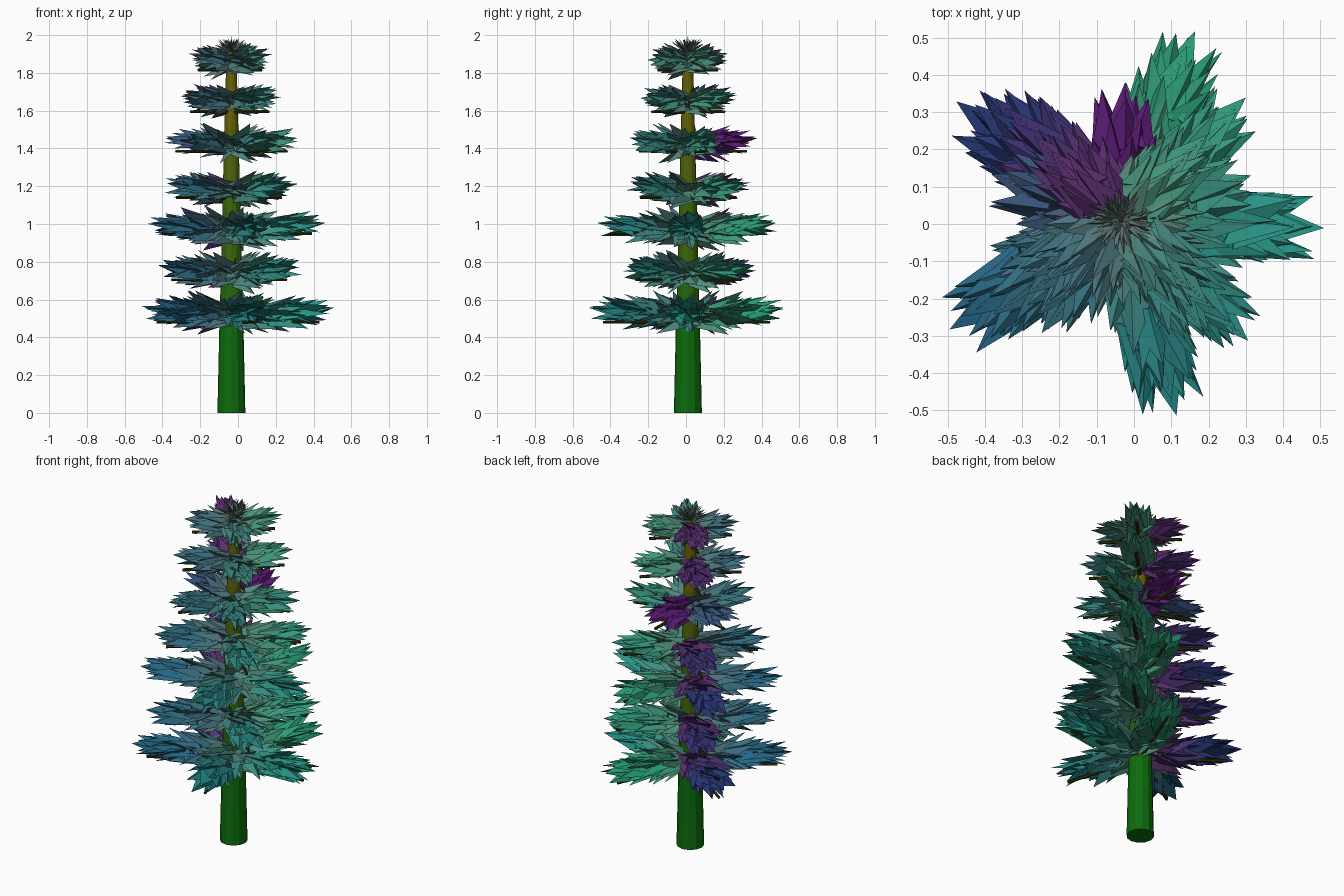
import bpy, bmesh, math, random
from mathutils import Vector, Matrix

if "Cube" in bpy.data.objects:
    bpy.data.objects.remove(bpy.data.objects["Cube"])

random.seed(11)
CENTRE = Vector((-0.035, 0.01, 0))

# branch directions: five-way tiers and four-way tiers
FIVE = [-2, 68, 143, 212, 286]
FIVE_TURNED = [18, 90, 162, 234, 306]
FOUR = [43, 135, 218, 316]
# tier: twig height, foliage height, reach, directions
TIERS = [(0.475, 0.53, 0.535, FIVE), (0.70, 0.75, 0.46, FOUR), (0.945, 0.98, 0.49, FIVE),
         (0.0 + 1.135, 1.19, 0.415, FOUR), (1.38, 1.43, 0.36, FIVE_TURNED),
         (1.59, 1.66, 0.315, FOUR), (1.81, 1.87, 0.255, FOUR)]
GREY = (0.42, 0.50, 0.46)
VIOLET = (0.36, 0.20, 0.44)
HUES = [(0, (0.16, 0.58, 0.52)), (65, (0.18, 0.64, 0.48)), (78, (0.17, 0.55, 0.42)),
        (90, (0.36, 0.13, 0.46)), (143, (0.17, 0.23, 0.47)), (212, (0.16, 0.40, 0.52)),
        (284, (0.15, 0.50, 0.50)), (360, (0.16, 0.58, 0.52))]


def mix(a, b, t):
    return tuple(p + (q - p) * t for p, q in zip(a, b))


def hue_at(angle):
    for (a0, c0), (a1, c1) in zip(HUES, HUES[1:]):
        if a0 <= angle <= a1:
            return mix(c0, c1, (angle - a0) / (a1 - a0))


def material(name, rgb):
    m = bpy.data.materials.new(name)
    m.diffuse_color = (*[c ** 2.2 for c in rgb], 1)
    m.use_nodes = True
    m.node_tree.nodes["Principled BSDF"].inputs["Base Color"].default_value = m.diffuse_color
    return m


def make_object(name, bm, mats):
    bmesh.ops.recalc_face_normals(bm, faces=bm.faces)
    me = bpy.data.meshes.new(name)
    bm.to_mesh(me)
    bm.free()
    for m in mats:
        me.materials.append(m)
    ob = bpy.data.objects.new(name, me)
    bpy.context.collection.objects.link(ob)
    return ob


def add_leaf(bm, matrix, length, width, thick, mat):
    """Closed folded blade pointing along local +x."""
    pts = [(length, 0, 0), (0, width / 2, -thick / 2), (0, -width / 2, -thick / 2),
           (length * 0.15, 0, thick / 2)]
    v = [bm.verts.new(matrix @ Vector(p)) for p in pts]
    for f in ((0, 1, 3), (0, 3, 2), (0, 2, 1), (1, 2, 3)):
        bm.faces.new([v[i] for i in f]).material_index = mat


def aim(origin, yaw, pitch, roll=0):
    return (Matrix.Translation(origin) @ Matrix.Rotation(yaw, 4, 'Z')
            @ Matrix.Rotation(-pitch, 4, 'Y') @ Matrix.Rotation(roll, 4, 'X'))


# trunk: tapered, coloured green to olive in bands
bm = bmesh.new()
SIDES = 12
rings = []
profile = [(0, 0.074), (0.45, 0.064), (0.8, 0.054), (1.15, 0.046), (1.5, 0.037), (1.92, 0.026)]
for z, r in profile:
    rings.append([bm.verts.new(CENTRE + Vector((r * math.cos(2 * math.pi * i / SIDES),
                                                r * math.sin(2 * math.pi * i / SIDES), z)))
                  for i in range(SIDES)])
for k in range(len(rings) - 1):
    for i in range(SIDES):
        j = (i + 1) % SIDES
        bm.faces.new((rings[k][i], rings[k][j], rings[k + 1][j], rings[k + 1][i])).material_index = k
bm.faces.new(rings[0][::-1])
bm.faces.new(rings[-1]).material_index = 4
make_object("trunk", bm, [material(f"bark_{k}", mix((0.08, 0.42, 0.08), (0.40, 0.38, 0.07), k / 4))
                          for k in range(5)])

twig_mat = material("twig_bark", (0.20, 0.22, 0.06))
for t, (twig_z, leaf_z, reach, angles) in enumerate(TIERS):
    leaf_len = 0.115 + 0.17 * reach
    for b, deg in enumerate(angles):
        yaw = math.radians(deg + random.uniform(-2, 2))
        out = Vector((math.cos(yaw), math.sin(yaw), 0))
        side_dir = Vector((-out.y, out.x, 0))

        # twig
        bm = bmesh.new()
        tw = reach * 0.87
        bmesh.ops.create_cone(bm, cap_ends=True, segments=6, radius1=0.012, radius2=0.008, depth=tw,
                              matrix=aim(CENTRE + out * tw / 2 + Vector((0, 0, twig_z + 0.005)), yaw, 0)
                              @ Matrix.Rotation(math.pi / 2, 4, 'Y'))
        make_object(f"twig_{t + 1}_{b + 1}", bm, [twig_mat])

        # foliage: broad overlapping blades in rings along the branch, closing to a point
        bm = bmesh.new()
        run = reach - leaf_len
        steps = max(3, round(run / 0.055))
        for s in range(steps + 1):
            f = s / steps
            base = CENTRE + out * (0.01 + (run - 0.02) * f) + Vector((0, 0, leaf_z + 0.02 * f - 0.008))
            spread = 1 - 0.5 * f ** 1.5
            for k in range(5):
                a = 2 * math.pi * (k + (s % 2) / 2 + random.uniform(-0.3, 0.3)) / 5
                side, up = math.cos(a), math.sin(a)
                dy = yaw + side * spread * random.uniform(0.4, 0.75)
                pitch = up * spread * random.uniform(0.3, 0.58) + 0.03
                origin = base + side_dir * side * 0.025 + Vector((0, 0, up * 0.02 * spread))
                add_leaf(bm, aim(origin, dy, pitch, random.uniform(-0.8, 0.8)),
                         leaf_len * random.uniform(0.9, 1.04), leaf_len * random.uniform(0.58, 0.78),
                         0.04, min(2, int(f * 3)))
        for roll in (0.3, -0.7):
            add_leaf(bm, aim(CENTRE + out * (run + 0.01) + Vector((0, 0, leaf_z + 0.018)), yaw, 0.04, roll),
                     leaf_len, leaf_len * 0.75, 0.04, 2)
        # colour: muted near the trunk, full hue at the tips, violet inside the back branches
        back = 80 < deg < 150
        mats = []
        for k in range(3):
            w = min(1, 0.2 + 1.5 * reach * (0.35 + 0.65 * k / 2))
            if back:
                w = 1 if deg < 100 else max(0, 2.6 * w - 1.5)
            mats.append(material(f"foliage_{t + 1}_{b + 1}_{k}",
                                 mix(VIOLET if back else GREY, hue_at(deg % 360), min(1, w))))
        make_object(f"foliage_{t + 1}_{b + 1}", bm, mats)

    # short narrow needles around the trunk at each tier
    bm = bmesh.new()
    for k in range(14):
        yaw = 2 * math.pi * k / 14 + random.uniform(-0.1, 0.1)
        add_leaf(bm, aim(CENTRE + Vector((0, 0, leaf_z)), yaw, random.uniform(-0.8, 0.8)),
                 0.11, 0.03, 0.02, 0)
    make_object(f"inner_needles_{t + 1}", bm, [material(f"needle_{t + 1}", (0.27, 0.36, 0.34))])

# crown: fan of narrow needles closing over the trunk top
bm = bmesh.new()
for k in range(50):
    pitch = random.uniform(0.1, 1.2)
    add_leaf(bm, aim(CENTRE + Vector((0, 0, 1.91)), k * 2.4, pitch, random.uniform(-1, 1)),
             min(0.1, 0.07 / math.sin(pitch)), 0.026, 0.015, 0)
add_leaf(bm, aim(CENTRE + Vector((0, 0, 1.88)), 0, math.pi / 2), 0.12, 0.025, 0.02, 0)
make_object("crown_needles", bm, [material("crown_needle", (0.36, 0.43, 0.42))])
